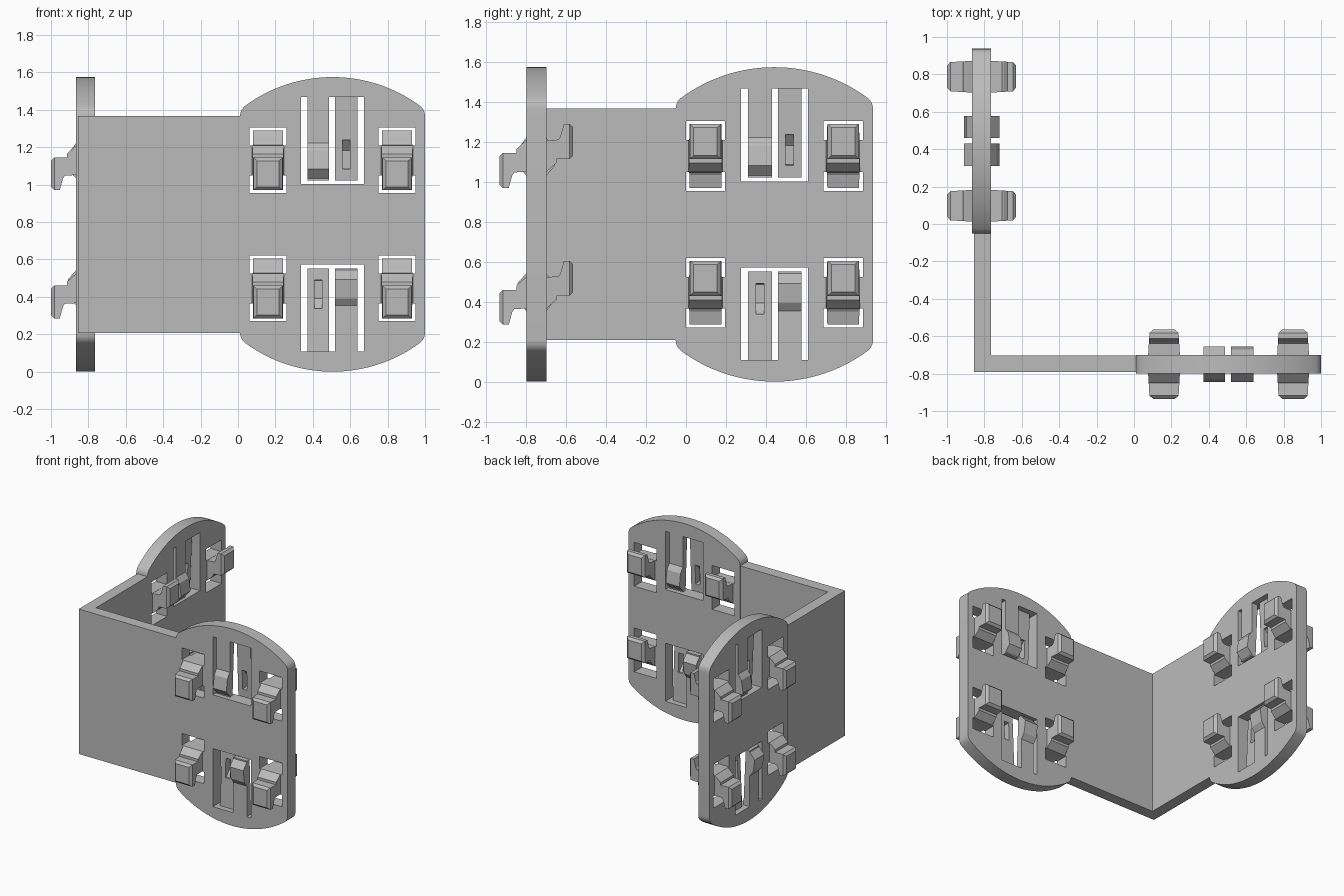
import bpy, bmesh, math
from mathutils import Matrix, Vector

cube = bpy.data.objects.get("Cube")
if cube:
    bpy.data.objects.remove(cube, do_unlink=True)

grey = bpy.data.materials.new("plain_grey")
grey.use_nodes = True
grey.diffuse_color = (0.5, 0.5, 0.5, 1)
grey.node_tree.nodes["Principled BSDF"].inputs["Base Color"].default_value = (0.5, 0.5, 0.5, 1)

HALF_H, HALF_W, HALF_T = 0.7875, 0.4945, 0.05
FLIP = Matrix.Rotation(math.pi, 4, 'X')
# Connector plate frames: the second is the first turned a quarter
FRAMES = {
    "front": Matrix.Translation((0.5055, -0.75, HALF_H)),
    "side": Matrix.Translation((-0.815, 0.4425, HALF_H)) @ Matrix.Rotation(-math.pi / 2, 4, 'Z'),
}


def loft(bm, a, b):
    """Solid between two matching rings of points."""
    va, vb = [bm.verts.new(p) for p in a], [bm.verts.new(p) for p in b]
    n = len(va)
    faces = [bm.faces.new(va), bm.faces.new(vb[::-1])]
    for i in range(n):
        faces.append(bm.faces.new((va[i], vb[i], vb[(i + 1) % n], va[(i + 1) % n])))
    bmesh.ops.recalc_face_normals(bm, faces=faces)


def prism(bm, profile, u, half, taper=0.0):
    """Extrude a (depth, height) profile sideways around u, narrowing with depth."""
    ring = lambda s: [Vector((u + s * (half - taper * (d - HALF_T)), -d, w)) for d, w in profile]
    loft(bm, ring(-1), ring(1))


def box(bm, u0, u1, w0, w1, depth):
    prism(bm, [(-depth, w0), (depth, w0), (depth, w1), (-depth, w1)], (u0 + u1) / 2, (u1 - u0) / 2)


def add(name, bm, matrix=Matrix()):
    mesh = bpy.data.meshes.new(name)
    bm.to_mesh(mesh)
    bm.free()
    mesh.materials.append(grey)
    ob = bpy.data.objects.new(name, mesh)
    bpy.context.collection.objects.link(ob)
    ob.matrix_world = matrix
    return ob


def cut(ob, cutter_bm):
    """Boolean the cutter out of ob and bake the result."""
    cutter = add("cutter", cutter_bm)
    cutter.hide_render = True
    mod = ob.modifiers.new("cut", 'BOOLEAN')
    mod.operation, mod.solver, mod.object = 'DIFFERENCE', 'EXACT', cutter
    bpy.context.view_layer.update()
    baked = bpy.data.meshes.new_from_object(ob.evaluated_get(bpy.context.evaluated_depsgraph_get()))
    ob.modifiers.clear()
    ob.data = baked
    bpy.data.objects.remove(cutter, do_unlink=True)


# Plate outline: arcs top and bottom, straight sides, softened corners
quarter = []
c0, c1, c2 = Vector((HALF_W, 0.575)), Vector((HALF_W, 0.613)), Vector((0.468, 0.633))
for i in range(6):
    t = i / 5
    quarter.append((1 - t) ** 2 * c0 + 2 * t * (1 - t) * c1 + t * t * c2)
start = math.atan2(c2.y, c2.x)
for i in range(1, 17):
    a = start + (math.pi / 2 - start) * i / 16
    quarter.append(Vector((math.cos(a), math.sin(a))) * HALF_H)
top = quarter + [Vector((-p.x, p.y)) for p in quarter[-2::-1]]
outline = top + [-p for p in top]
bm = bmesh.new()
loft(bm, [(p.x, -HALF_T, p.y) for p in outline], [(p.x, HALF_T, p.y) for p in outline])
plate = add("front_plate", bm)

# Openings beside the hooks and around the spring tongues
HOOK_U, HOOK_W = 0.345, 0.3425
bm = bmesh.new()
for s in (-1, 1):
    box(bm, -0.168, 0.168, *sorted((s * 0.215, s * 0.68)), 0.2)
    for u in (-HOOK_U, HOOK_U):
        for centre in (HOOK_W - 0.1275, HOOK_W + 0.1275):
            box(bm, u - 0.098, u + 0.098, s * centre - 0.0475, s * centre + 0.0475, 0.2)
cut(plate, bm)
plate.matrix_world = FRAMES["front"]
side_plate = bpy.data.objects.new("side_plate", plate.data)
bpy.context.collection.objects.link(side_plate)
side_plate.matrix_world = FRAMES["side"]

# Hooks: outer ones hang down, inner ones are the flipped copies
hook = [(0.04, 0.08), (0.05, 0.08), (0.10, 0.035), (0.10, 0.015), (0.185, 0.015),
        (0.185, -0.16), (0.138, -0.16), (0.12, -0.095), (0.11, -0.082), (0.04, -0.078)]
bm = bmesh.new()
for u in (-HOOK_U, HOOK_U):
    for w in (-HOOK_W, HOOK_W):
        prism(bm, [(d, w + h) for d, h in hook], u, 0.085, 0.06)
tips = [e for e in bm.edges if all(v.co.y < -0.184 for v in e.verts)]
bmesh.ops.bevel(bm, geom=tips, offset=0.018, segments=1, affect='EDGES')
bmesh.ops.triangulate(bm, faces=[f for f in bm.faces if len(f.verts) > 4])
flipped = bm.copy()
bmesh.ops.transform(flipped, matrix=FLIP, verts=flipped.verts)
for side, frame in FRAMES.items():
    add(side + "_outer_hooks", bm.copy(), frame)
    add(side + "_inner_hooks", flipped.copy(), frame)

# Spring tongues with a catch on one face and a slit in the other
tongue = [(-0.005, 0.68), (0.05, 0.68), (0.05, 0.435), (0.08, 0.395),
          (0.095, 0.295), (0.05, 0.245), (0.05, 0.235), (0.015, 0.235)]
slit = [(-0.1, 0.45), (0.02, 0.45), (0.065, 0.395), (0.065, 0.30), (-0.1, 0.288)]
bm, slits = bmesh.new(), bmesh.new()
# Upper left and lower right catches face outward
prism(bm, tongue, -0.0765, 0.0585)
prism(slits, slit, -0.0765, 0.02)
lower = lambda profile: [(d, -w) for d, w in profile]
prism(bm, lower(tongue), 0.0725, 0.06)
prism(slits, lower(slit), 0.0725, 0.02)
outward = add("front_outward_tongues", bm, Matrix())
cut(outward, slits)
for side, frame in FRAMES.items():
    for facing, turn in (("outward", Matrix()), ("inward", FLIP)):
        name = side + "_" + facing + "_tongues"
        ob = outward
        if name != outward.name:
            ob = bpy.data.objects.new(name, outward.data)
            bpy.context.collection.objects.link(ob)
        ob.matrix_world = frame @ turn

# Corner panel joining both plates
corner = [(-0.855, -0.792), (0.015, -0.792), (0.015, -0.702), (-0.765, -0.702),
          (-0.765, -0.048), (-0.855, -0.048)]
bm = bmesh.new()
loft(bm, [(x, y, HALF_H - 0.58) for x, y in corner], [(x, y, HALF_H + 0.58) for x, y in corner])
add("corner_panel", bm)

# Smooth the curved plate rims only
bpy.ops.object.select_all(action='DESELECT')
plate.select_set(True)
bpy.context.view_layer.objects.active = plate
bpy.ops.object.shade_smooth_by_angle(angle=math.radians(30))
